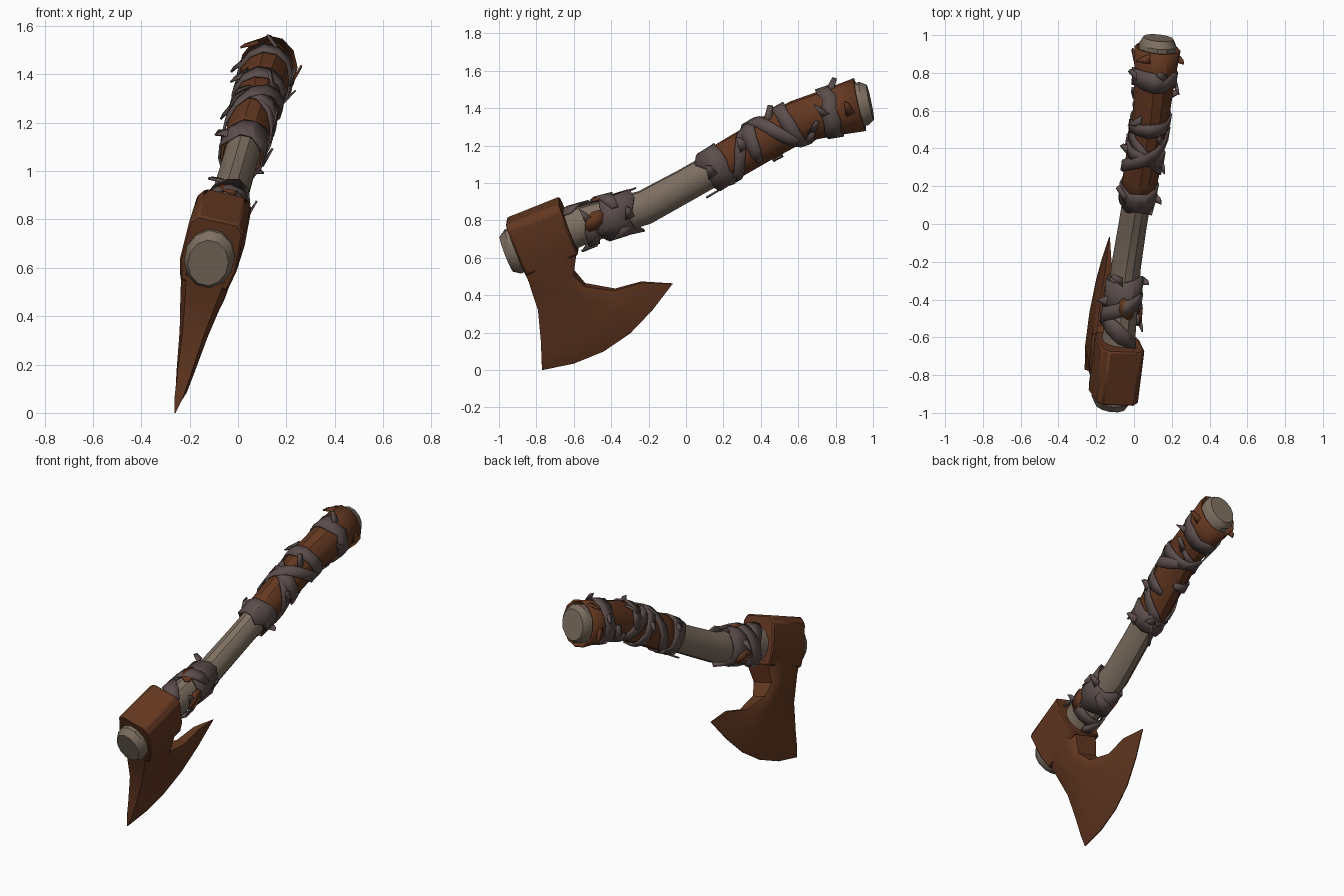
import bpy, bmesh, math, random
from mathutils import Vector

random.seed(4)
cube = bpy.data.objects.get("Cube")
if cube:
    bpy.data.objects.remove(cube, do_unlink=True)


def material(name, rgb):
    m = bpy.data.materials.new(name)
    m.use_nodes = True
    color = (*rgb, 1)
    m.diffuse_color = color
    bsdf = next(n for n in m.node_tree.nodes if n.type == "BSDF_PRINCIPLED")
    bsdf.inputs["Base Color"].default_value = color
    return m


wood = material("pale_wood", (0.21, 0.16, 0.12))
brown = material("rusty_brown", (0.125, 0.039, 0.015))
cloth = material("grey_cloth", (0.108, 0.077, 0.073))

# The whole axe lies in one leaning plane; NORMAL points out of its left side
NORMAL = Vector((1, -0.034, -0.23)).normalized()


def place(y, z, side=0):
    return Vector((-0.26 + 0.23 * z + 0.034 * (y + 0.77), y, z)) + NORMAL * side


def finish(name, bm, mat, thickness=0, angle=32):
    bmesh.ops.recalc_face_normals(bm, faces=bm.faces)
    mesh = bpy.data.meshes.new(name)
    bm.to_mesh(mesh)
    bm.free()
    obj = bpy.data.objects.new(name, mesh)
    bpy.context.collection.objects.link(obj)
    mesh.materials.append(mat)
    if thickness:
        mod = obj.modifiers.new("thickness", "SOLIDIFY")
        mod.thickness = thickness
        mod.offset = 0
    bpy.ops.object.select_all(action="DESELECT")
    obj.select_set(True)
    bpy.context.view_layer.objects.active = obj
    bpy.ops.object.shade_smooth_by_angle(angle=math.radians(angle))
    return obj


# Handle centre line: y, z, radius
PATH = [(-0.96, 0.62, 0.1), (-0.925, 0.635, 0.125), (-0.84, 0.665, 0.12),
        (-0.55, 0.775, 0.1), (-0.22, 0.87, 0.092), (0, 0.99, 0.088),
        (0.15, 1.075, 0.088), (0.4, 1.22, 0.09), (0.6, 1.33, 0.093),
        (0.8, 1.385, 0.105), (0.95, 1.425, 0.117), (0.985, 1.432, 0.095)]


def sample(y):
    y = min(max(y, PATH[0][0]), PATH[-1][0])
    for a, b in zip(PATH, PATH[1:]):
        if y <= b[0]:
            return Vector(a).lerp(Vector(b), (y - a[0]) / (b[0] - a[0]))
    return Vector(PATH[-1])


def surface(y, angle, lift=0):
    """Point on the handle; angle 0 faces left, a quarter turn faces up."""
    here = sample(y)
    along = sample(y + 0.05) - sample(y - 0.05)
    up = Vector((-along.y, along.x)).normalized()
    r = here.z + lift
    off = up * (r * math.sin(angle))
    return place(here.x + off.x, here.y + off.y, 0.84 * r * math.cos(angle))


def tube(name, rings, mat, caps=False, jag=0, thickness=0, sides=12):
    """Loft rings of (y, lift) around the handle; jag tears the open ends."""
    bm = bmesh.new()
    loops = []
    for i, (y, lift) in enumerate(rings):
        torn = jag if i in (0, len(rings) - 1) else 0
        loops.append([bm.verts.new(surface(y + random.uniform(-torn, torn),
                                           math.tau * (k + 0.5) / sides,
                                           lift + random.uniform(0, torn) * 0.4))
                      for k in range(sides)])
    for a, b in zip(loops, loops[1:]):
        for k in range(sides):
            n = (k + 1) % sides
            bm.faces.new((a[k], a[n], b[n], b[k]))
    if caps:
        bm.faces.new(loops[0])
        bm.faces.new(loops[-1])
    return finish(name, bm, mat, thickness)


def strap(name, y0, y1, a0, a1, width, lift, mat=cloth):
    """Flat ribbon wound over the handle, with pointed torn ends."""
    bm = bmesh.new()
    steps = max(4, round(abs(a1 - a0) / 30))
    pairs = []
    for i in range(steps + 1):
        t = i / steps
        y, a = y0 + (y1 - y0) * t, math.radians(a0 + (a1 - a0) * t)
        half = width / 2 * (0.45 if i in (0, steps) else random.uniform(0.85, 1.1))
        rise = lift + random.uniform(0, 0.006)
        pairs.append([bm.verts.new(surface(y + s * half, a, rise)) for s in (-1, 1)])
    for a, b in zip(pairs, pairs[1:]):
        bm.faces.new((a[0], a[1], b[1], b[0]))
    return finish(name, bm, mat, 0.01)


def torn_flaps(name, places, lift, mat):
    """Little pointed scraps that stand off the wrapping."""
    bm = bmesh.new()
    for y, degrees in places:
        a = math.radians(degrees)
        lean = random.uniform(-0.05, 0.05)
        bm.faces.new([bm.verts.new(p) for p in (
            surface(y - 0.025, a - 0.15, lift), surface(y + 0.025, a - 0.1, lift),
            surface(y + lean + 0.02, a + 0.3, lift + 0.03),
            surface(y + lean, a + 0.4, lift + 0.04))])
    return finish(name, bm, mat, 0.008)


# Wooden handle
tube("handle", [(p[0], 0) for p in PATH], wood, caps=True)

# Grip sleeve and its bindings
tube("grip_sleeve", [(0.13, 0.012), (0.25, 0.015), (0.4, 0.015), (0.6, 0.015),
                     (0.8, 0.018), (0.93, 0.022)], brown, thickness=0.012)
tube("grip_front_band", [(0.11, 0.02), (0.17, 0.024), (0.22, 0.022)], cloth,
     jag=0.025, thickness=0.01)
tube("grip_back_band", [(0.74, 0.026), (0.81, 0.027)], cloth,
     jag=0.02, thickness=0.01)
strap("grip_strap_rising", 0.18, 0.66, -100, 330, 0.065, 0.026)
strap("grip_strap_falling", 0.22, 0.70, 260, -170, 0.065, 0.032)
strap("grip_strap_middle", 0.36, 0.44, -40, 300, 0.06, 0.029)
strap("grip_strap_upper", 0.52, 0.60, 200, -140, 0.06, 0.03)
strap("grip_loose_end", 0.06, 0.2, -95, -55, 0.04, 0.022)

# Wrapping beside the head
tube("neck_wrap", [(-0.46, 0.012), (-0.38, 0.014), (-0.28, 0.014)], cloth,
     jag=0.035, thickness=0.01)
strap("neck_strap_crossing", -0.6, -0.34, 50, 330, 0.09, 0.02)
strap("neck_strap_back", -0.36, -0.58, 30, 300, 0.08, 0.024)
strap("neck_strap_low", -0.54, -0.5, -150, 20, 0.07, 0.018)
for i, (y, a) in enumerate([(-0.42, 70), (-0.48, -10), (-0.4, 190)]):
    strap("neck_patch_%d" % i, y - 0.02, y + 0.02, a, a + 45, 0.09, 0.021, brown)

# Frayed scraps
torn_flaps("grip_scraps", [(0.14, 0), (0.16, 150), (0.2, -60), (0.33, 20), (0.4, 170),
                           (0.48, 60), (0.58, 140), (0.66, -20), (0.76, 10),
                           (0.78, 160), (0.8, 80)], 0.026, cloth)
torn_flaps("neck_scraps", [(-0.3, 0), (-0.28, 120), (-0.4, 170), (-0.5, 20)],
           0.018, cloth)
torn_flaps("sleeve_scraps", [(0.88, 0), (0.9, 130), (0.86, 200)], 0.022, brown)

# Head socket: faceted prism around the handle
bm = bmesh.new()
half_outline = [(0.085, 0.152), (0.115, 0.115), (0.12, -0.05), (0.1, -0.14)]
outline = half_outline + [(-n, u) for n, u in reversed(half_outline)]
ends = [[bm.verts.new(place(-0.765 + 0.93 * d - 0.37 * u, 0.712 + 0.37 * d + 0.93 * u, n))
         for n, u in outline] for d in (-0.152, 0.152)]
for loop in ends:
    bm.faces.new(loop)
for k in range(len(outline)):
    n = (k + 1) % len(outline)
    bm.faces.new((ends[0][k], ends[0][n], ends[1][n], ends[1][k]))
socket = finish("head_socket", bm, brown)
bevel = socket.modifiers.new("soft_edges", "BEVEL")
bevel.width = 0.008

# Blade: rows from the socket to the cutting edge, each from front to back
ROWS = [
    (0.108, [(-.87, .56), (-.80, .59), (-.73, .62), (-.68, .64), (-.64, .66), (-.58, .66)]),
    (0.092, [(-.84, .49), (-.79, .49), (-.72, .49), (-.67, .50), (-.63, .51), (-.60, .52)]),
    (0.06, [(-.79, .33), (-.73, .33), (-.62, .37), (-.57, .40), (-.55, .43), (-.54, .455)]),
    (0.037, [(-.775, .16), (-.68, .17), (-.51, .23), (-.42, .31), (-.38, .37), (-.38, .43)]),
    (0.024, [(-.772, .07), (-.64, .09), (-.47, .16), (-.34, .26), (-.27, .35), (-.24, .47)]),
    (0.003, [(-.77, 0), (-.60, .035), (-.44, .10), (-.30, .195), (-.18, .32), (-.07, .463)]),
]
bm = bmesh.new()
sheets = []
for sign in (1, -1):
    grid = [[bm.verts.new(place(y, z, sign * t * (0.75 if c in (0, 5) else 1)))
             for c, (y, z) in enumerate(row)] for t, row in ROWS]
    sheets.append(grid)
    for a, b in zip(grid, grid[1:]):
        for c in range(5):
            bm.faces.new((a[c], a[c + 1], b[c + 1], b[c]))


def rim(g):
    return (g[0] + [r[-1] for r in g[1:]] + g[-1][-2::-1]
            + [r[0] for r in g[-2:0:-1]])


left, right = rim(sheets[0]), rim(sheets[1])
for k in range(len(left)):
    n = (k + 1) % len(left)
    bm.faces.new((left[k], left[n], right[n], right[k]))
finish("blade", bm, brown)
